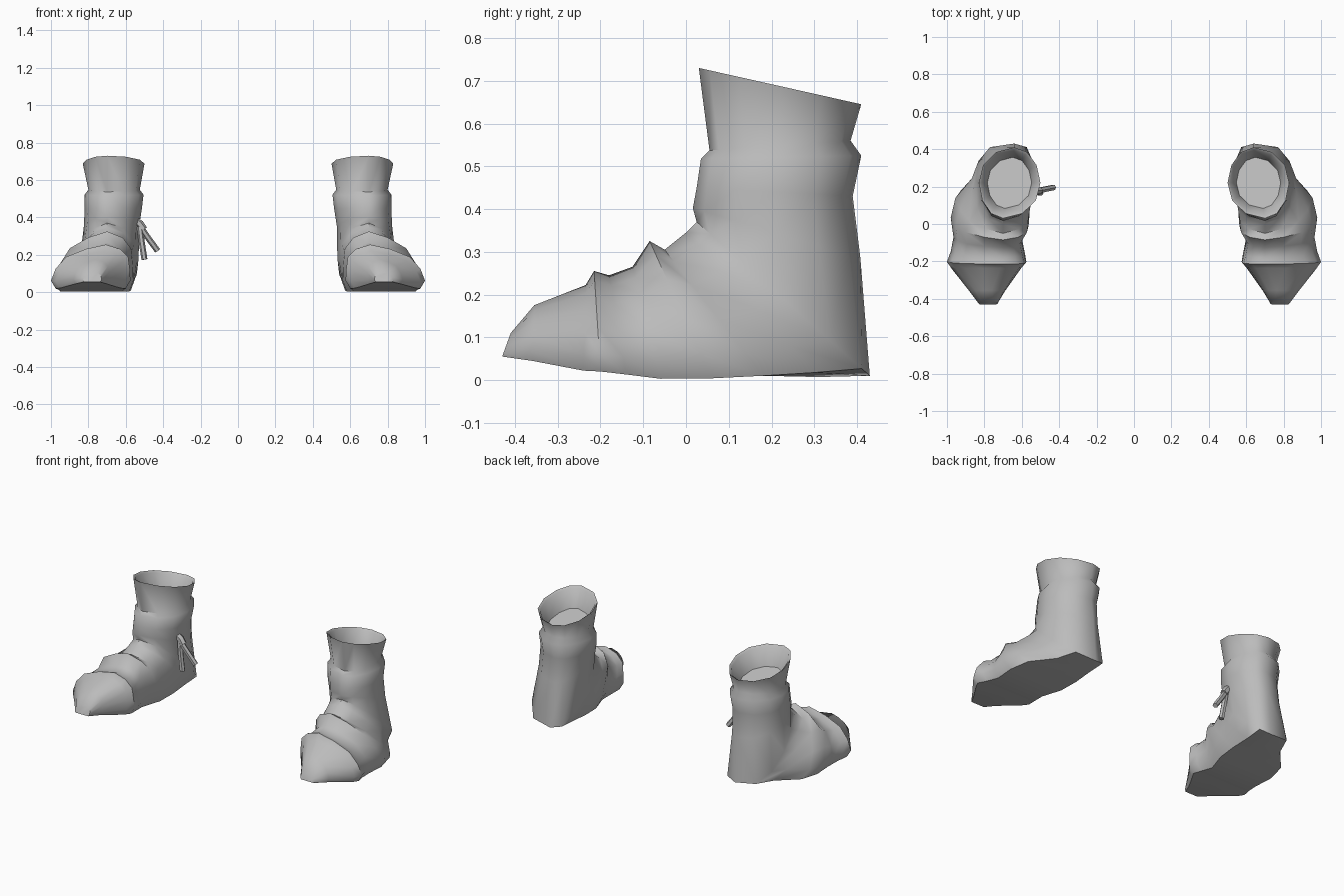
import bpy, bmesh, math
from mathutils import Vector

if "Cube" in bpy.data.objects:
    bpy.data.objects.remove(bpy.data.objects["Cube"])

grey = bpy.data.materials.new("boot_grey")
grey.diffuse_color = (0.5, 0.5, 0.5, 1)
grey.use_nodes = True
grey.node_tree.nodes["Principled BSDF"].inputs["Base Color"].default_value = grey.diffuse_color

# Cross-sections from toe to rim: top y, z, bottom y, z, inner x, outer x
RINGS = [
    (-.41, .11, -.43, .055, .73, .83),
    (-.355, .175, -.36, .045, .69, .88),
    (-.235, .222, -.24, .022, .605, .975),
    (-.215, .255, -.20, .02, .575, 1.0),    # lower strap edge
    (-.18, .245, -.14, .013, .585, .98),
    (-.125, .265, -.06, .003, .60, .965),
    (-.085, .325, .06, .004, .56, .98),     # upper strap edge
    (-.05, .305, .18, .01, .555, .955),
    (0, .345, .31, .007, .54, .88),
    (.025, .37, .43, .01, .53, .85),        # heel
    (.016, .402, .408, .285, .53, .825),
    (.025, .45, .39, .43, .515, .82),
    (.035, .518, .41, .525, .505, .82),     # ankle band edge
    (.055, .537, .385, .56, .525, .80),
    (.03, .73, .41, .645, .50, .83),        # rim
]
# Half of a foot section: position from top to sole, outer and inner bulge
FOOT_U = (0, .10, .28, .55, .82, 1, 1)
FOOT_OUT = (0, .35, .70, .90, 1, .88, 0)
FOOT_IN = (0, .60, .92, .98, 1, .88, 0)


def clamp(v):
    return min(max(v, 0), 1)


def section(ring):
    ty, tz, by, bz, xi, xo = ring
    # Ridge leans outward at the toe; sections turn oval towards the shaft
    xt = .70 + .08 * clamp((-ty - .2) / .2)
    xb = .79 - .15 * clamp((by + .1) / .48)
    k = 1 if bz > .1 else .7 * clamp((ty + .05) / .075)

    def point(j, side):
        a = math.pi * j / 6
        u = FOOT_U[j] * (1 - k) + k * (1 - math.cos(a)) / 2
        f = (FOOT_OUT if side > 0 else FOOT_IN)[j] * (1 - k) + k * math.sin(a)
        x = xt + (xb - xt) * u
        x += ((xo if side > 0 else xi) - x) * f
        return Vector((x, ty + (by - ty) * u, tz + (bz - tz) * u))
    return [point(j, 1) for j in range(7)] + [point(j, -1) for j in range(5, 0, -1)]


def shrink(points, scale, drop):
    c = sum(points, Vector()) / len(points)
    return [Vector((c.x + (p.x - c.x) * scale, c.y + (p.y - c.y) * scale,
                    p.z - drop)) for p in points]


def loft(name, sections, mirror=1, angle=50):
    bm = bmesh.new()
    loops = [[bm.verts.new((p.x * mirror, p.y, p.z)) for p in s] for s in sections]
    n = len(loops[0])
    for a, b in zip(loops, loops[1:]):
        for i in range(n):
            bm.faces.new((a[i], a[(i + 1) % n], b[(i + 1) % n], b[i]))
    bm.faces.new(loops[0])
    bm.faces.new(loops[-1])
    bmesh.ops.recalc_face_normals(bm, faces=bm.faces)
    me = bpy.data.meshes.new(name)
    bm.to_mesh(me)
    bm.free()
    me.materials.append(grey)
    ob = bpy.data.objects.new(name, me)
    bpy.context.collection.objects.link(ob)
    bpy.ops.object.select_all(action='DESELECT')
    ob.select_set(True)
    bpy.context.view_layer.objects.active = ob
    bpy.ops.object.shade_smooth_by_angle(angle=math.radians(angle))
    return ob


# Pair of boots with a recessed opening inside the rim
sections = [section(r) for r in RINGS]
rim = sections[-1]
sections += [shrink(rim, .92, .01), shrink(rim, .72, .12)]
loft("left_boot", sections, 1)
loft("right_boot", sections, -1)


# Lace knot and loose ends on the inner side of one boot
def lace(name, path, radius):
    rings = []
    for i, p in enumerate(path):
        d = Vector(path[min(i + 1, len(path) - 1)]) - Vector(path[max(i - 1, 0)])
        side = d.cross(Vector((0, 1, 0))).normalized()
        up = d.cross(side).normalized()
        rings.append([Vector(p) + radius * (side * math.cos(t) + up * math.sin(t))
                      for t in (math.pi * j / 3 for j in range(6))])
    loft(name, rings)


lace("lace_knot", [(-.555, .18, .385), (-.525, .18, .365), (-.505, .18, .335)], .022)
lace("lace_end_short", [(-.525, .175, .35), (-.515, .17, .27), (-.50, .165, .175)], .016)
lace("lace_end_long", [(-.525, .175, .355), (-.48, .185, .29), (-.43, .195, .222)], .016)
